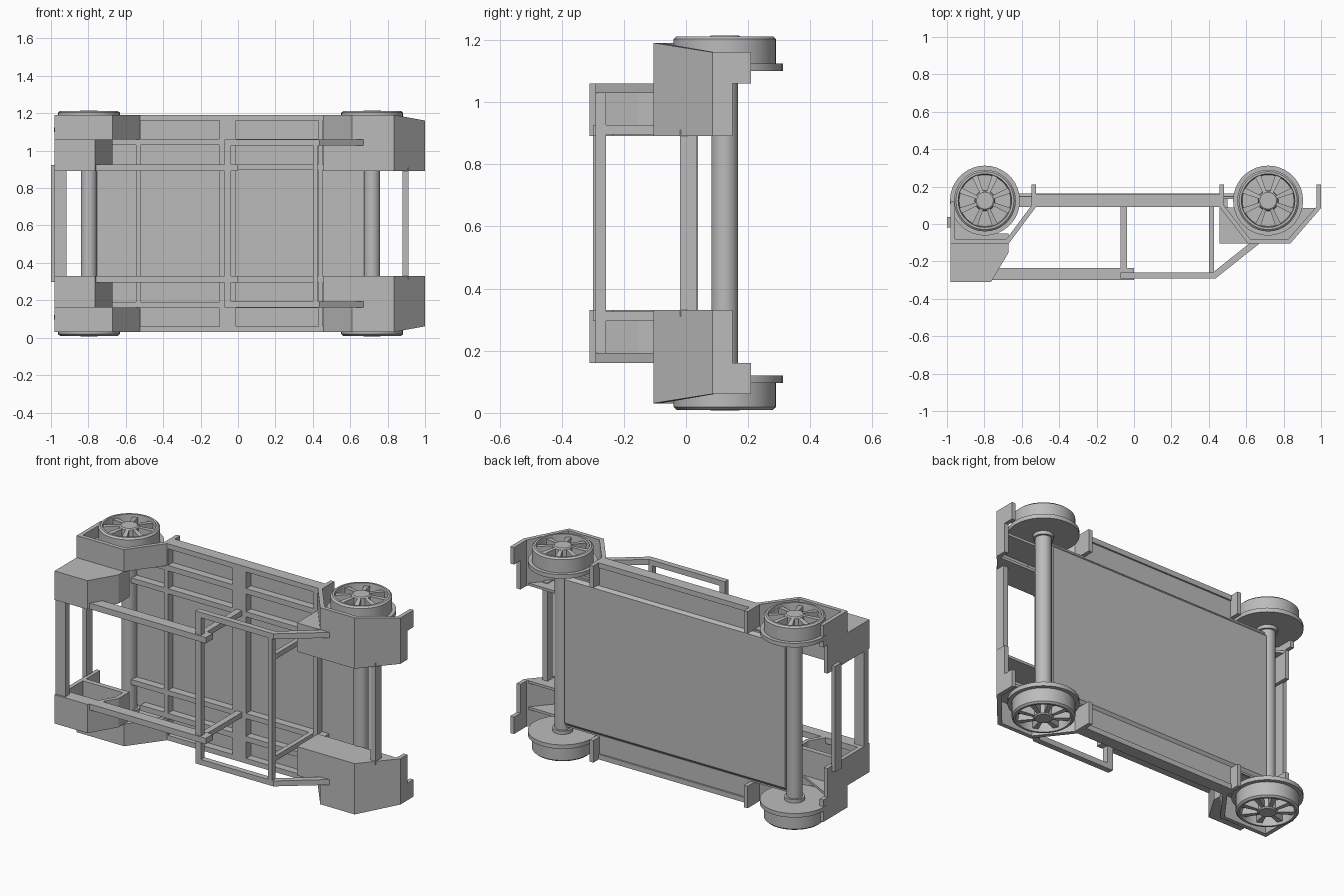
import bpy, bmesh, math
from mathutils import Vector, Matrix

cube = bpy.data.objects.get("Cube")
if cube:
    bpy.data.objects.remove(cube, do_unlink=True)

MID = 0.611  # height of the mirror plane; the vehicle lies on its side
grey = bpy.data.materials.new("plain_grey")
grey.use_nodes = True
COLOUR = (0.5, 0.5, 0.5, 1)
grey.diffuse_color = COLOUR
grey.node_tree.nodes["Principled BSDF"].inputs["Base Color"].default_value = COLOUR


def finish(bm, name, mirror=True):
    """Turn a bmesh into an object, mirrored about the middle height."""
    bmesh.ops.recalc_face_normals(bm, faces=bm.faces)
    mesh = bpy.data.meshes.new(name)
    bm.to_mesh(mesh)
    bm.free()
    mesh.materials.append(grey)
    ob = bpy.data.objects.new(name, mesh)
    bpy.context.collection.objects.link(ob)
    ob.location.z = MID
    if mirror:
        mod = ob.modifiers.new("both_sides", "MIRROR")
        mod.use_axis = (False, False, True)
        mod.use_mirror_merge = False
    return ob


def add_prism(bm, outline, z0, z1):
    low = [bm.verts.new((x, y, z0)) for x, y in outline]
    top = [bm.verts.new((x, y, z1)) for x, y in outline]
    bm.faces.new(low)
    bm.faces.new(top)
    n = len(outline)
    for i in range(n):
        j = (i + 1) % n
        bm.faces.new((low[i], low[j], top[j], top[i]))


def prism(name, outline, z0, z1, mirror=True):
    bm = bmesh.new()
    add_prism(bm, outline, z0, z1)
    return finish(bm, name, mirror)


def box(name, x0, x1, y0, y1, z0, z1, mirror=True):
    return prism(name, [(x0, y0), (x1, y0), (x1, y1), (x0, y1)], z0, z1, mirror)


def crossbar(name, x0, x1, y0, y1, half):
    return box(name, x0, x1, y0, y1, -half, half, False)


def strip(name, path, t, z0, z1):
    """Bent sheet along a path, thickened to the left of its direction."""
    pts = [Vector(p) for p in path]
    dirs = [(b - a).normalized() for a, b in zip(pts, pts[1:])]
    inner = []
    for i, p in enumerate(pts):
        a, b = dirs[max(i - 1, 0)], dirs[min(i, len(dirs) - 1)]
        na, nb = Vector((-a.y, a.x)), Vector((-b.y, b.x))
        m = (na + nb).normalized()
        inner.append(p + m * (t / m.dot(na)))
    return prism(name, pts + inner[::-1], z0, z1)


def lathe(name, profile, x, y, mirror=True, extra=None):
    bm = bmesh.new()
    vs = [bm.verts.new((r, 0, z)) for r, z in profile]
    es = [bm.edges.new(p) for p in zip(vs, vs[1:])]
    bmesh.ops.spin(bm, geom=vs + es, axis=(0, 0, 1), cent=(0, 0, 0),
                   angle=math.tau, steps=36)
    bmesh.ops.remove_doubles(bm, verts=bm.verts, dist=0.0005)
    if extra:
        extra(bm)
    bmesh.ops.translate(bm, verts=bm.verts, vec=(x, y, 0))
    ob = finish(bm, name, mirror)
    bpy.ops.object.select_all(action="DESELECT")
    ob.select_set(True)
    bpy.context.view_layer.objects.active = ob
    bpy.ops.object.shade_smooth_by_angle(angle=math.radians(25))
    return ob


# wheels with flange, recessed face and spokes; axles
def spokes(bm):
    for i in range(8):
        made = set(bm.verts)
        add_prism(bm, [(0.045, -0.009), (0.142, -0.016), (0.142, 0.016), (0.045, 0.009)],
                  0.545, 0.598)
        new = [v for v in bm.verts if v not in made]
        for v in new:
            if v.co.z > 0.55 and v.co.x > 0.1:
                v.co.z = 0.585
        bmesh.ops.rotate(bm, verts=new, cent=(0, 0, 0),
                         matrix=Matrix.Rotation((i + 0.5) * math.tau / 8, 3, "Z"))


WHEEL = [(0, 0.49), (0.187, 0.49), (0.187, 0.514), (0.165, 0.514), (0.165, 0.592),
         (0.155, 0.601), (0.143, 0.601), (0.138, 0.55), (0.055, 0.55), (0.052, 0.598),
         (0.045, 0.604), (0, 0.604)]
AXLE = [(0, -0.492), (0.055, -0.492), (0.055, -0.47), (0.043, -0.47),
        (0.043, 0.47), (0.055, 0.47), (0.055, 0.492), (0, 0.492)]
for end, x in (("rear", -0.797), ("front", 0.717)):
    lathe(end + "_wheels", WHEEL, x, 0.125, extra=spokes)
    lathe(end + "_axle", AXLE, x, 0.125, mirror=False)

# floor pan with chamfered raised belly, and side panels
crossbar("floor_pan", -0.76, 0.68, 0.135, 0.148, 0.45)
bm = bmesh.new()
add_prism(bm, [(-0.76, 0.14), (0.68, 0.14), (0.68, 0.162), (-0.76, 0.162)], -0.45, 0.45)
for v in bm.verts:
    if v.co.y > 0.15:
        v.co.z *= 0.94
finish(bm, "belly_plate", False)
box("side_panel", -0.535, 0.465, 0.135, 0.15, 0.44, 0.58)

# floor rails and cross members
box("outer_sill", -0.535, 0.465, 0.09, 0.16, 0.55, 0.58)
box("middle_rail", -0.7, 0.47, 0.09, 0.14, 0.42, 0.452)
box("inner_rail", -0.76, 0.5, 0.09, 0.14, 0.285, 0.315)
for name, x0, x1 in (("rear", -0.545, -0.52), ("middle", -0.1, -0.01), ("front", 0.43, 0.455)):
    crossbar(name + "_cross_member", x0, x1, 0.09, 0.14, 0.58)

# front fenders: outer arch, boxed inner part, walls
arch = strip("front_arch", [(0.458, 0.21), (0.458, 0.09), (0.61, -0.105), (0.835, -0.105),
                            (1.0, 0.085), (1.0, 0.21)], 0.024, 0.45, 0.58)
for v in arch.data.vertices:
    if v.co.x > 0.95 and v.co.z > 0.5:
        v.co.z = 0.55
INNER = [(0.458, 0.09), (0.458, -0.105), (0.835, -0.105), (1.0, 0.085)]
strip("front_inner_fender", INNER + [(1.0, 0.15)], 0.024, 0.28, 0.45)
prism("front_inner_wall", INNER, 0.28, 0.295)
prism("front_wheel_wall", INNER, 0.435, 0.45)

# rear fenders and the raised open boxes above them
strip("rear_arch", [(-0.98, 0.12), (-0.98, -0.105), (-0.67, -0.105), (-0.525, 0.09),
                    (-0.525, 0.21)], 0.024, 0.45, 0.58)
REAR = [(-0.98, 0.08), (-0.98, -0.311), (-0.765, -0.311), (-0.672, -0.155), (-0.672, -0.08)]
strip("rear_box_shell", REAR, 0.024, 0.28, 0.45)
prism("rear_box_side", REAR, 0.435, 0.45)
strip("rear_box_lip", [(-0.98, -0.08), (-0.672, -0.08)], 0.03, 0.28, 0.45)

# upper rear frame
box("rear_top_rail", -0.97, 0.0, -0.3, -0.235, 0.28, 0.315)
crossbar("rear_top_bar", -0.98, -0.917, -0.3, -0.26, 0.3)
crossbar("rear_bumper", -1.0, -0.975, -0.02, 0.038, 0.312)
crossbar("front_bumper", 0.88, 0.912, -0.02, 0.035, 0.3)

# upper cab frame: bent side rails, hoops and posts
strip("cab_side_rail", [(-0.065, -0.292), (0.435, -0.292), (0.67, -0.105)],
      0.034, 0.418, 0.45)
for name, x0, x1 in (("middle", -0.073, -0.037), ("front", 0.4, 0.427)):
    crossbar(name + "_hoop_bar", x0, x1, -0.292, -0.258, 0.45)
    box(name + "_post", x0, x1, -0.27, 0.1, 0.285, 0.315)
